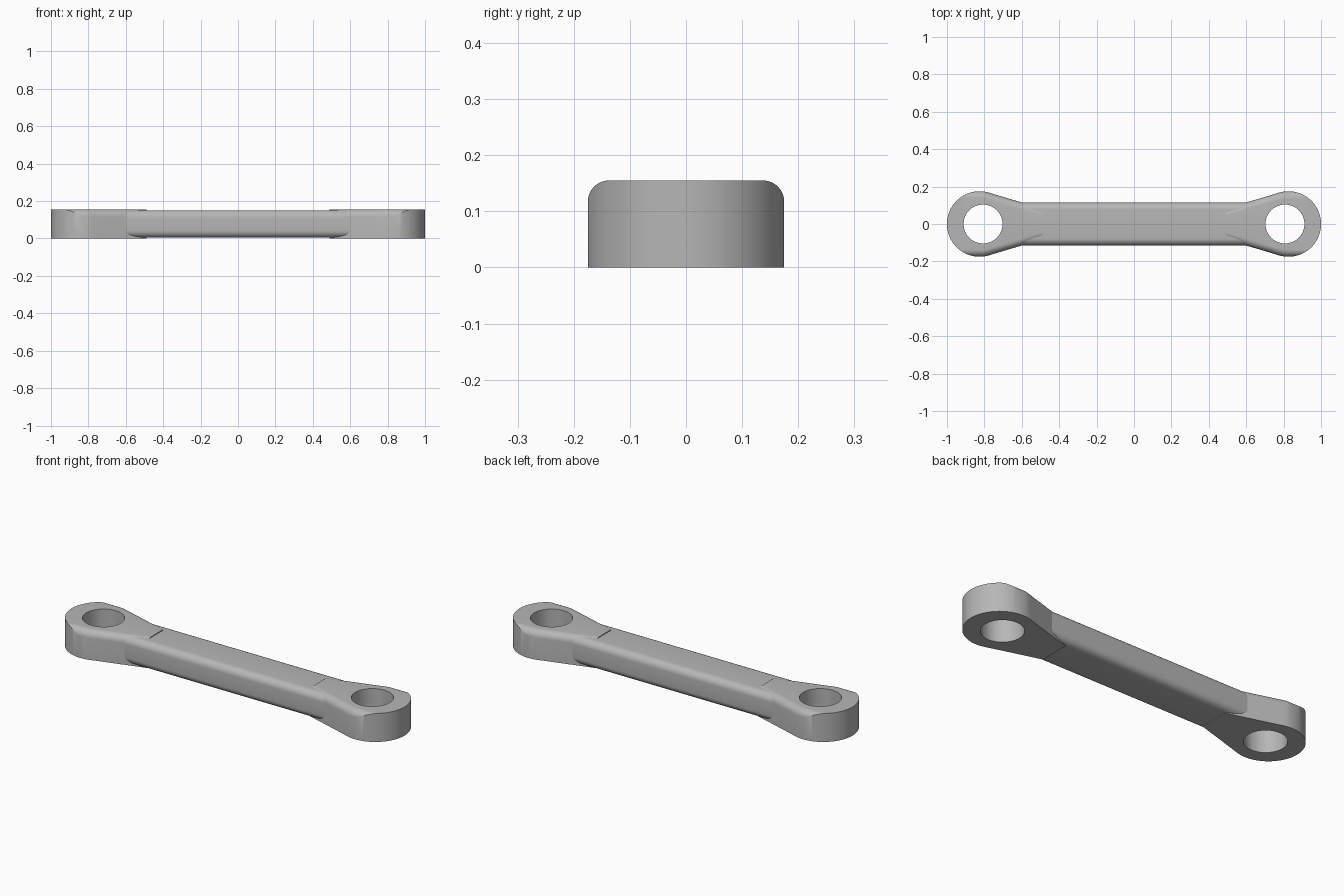
import bpy
import bmesh
import math

cube = bpy.data.objects.get("Cube")
if cube:
    bpy.data.objects.remove(cube, do_unlink=True)

HEIGHT = 0.155       # full thickness at the eyes
FILLET = 0.038       # edge rounding
BAR_HALF = 0.115     # half width of the bar
EYE_X, EYE_R = 0.825, 0.175
HOLE_X, HOLE_R = 0.807, 0.104
TAPER_X, TAPER = 0.6, 0.298
STEPS = 8

steel = bpy.data.materials.new("grey_metal")
steel.use_nodes = True
grey = (0.47, 0.47, 0.47, 1)
steel.diffuse_color = grey
steel.node_tree.nodes["Principled BSDF"].inputs["Base Color"].default_value = grey


def loft(name, sections):
    """Skin a row of equal closed sections and cap both ends."""
    bm = bmesh.new()
    rings = [[bm.verts.new(p) for p in s] for s in sections]
    n = len(rings[0])
    for a, b in zip(rings, rings[1:]):
        for i in range(n):
            j = (i + 1) % n
            bm.faces.new((a[i], a[j], b[j], b[i]))
    bm.faces.new(rings[0])
    bm.faces.new(rings[-1])
    bmesh.ops.recalc_face_normals(bm, faces=bm.faces)
    mesh = bpy.data.meshes.new(name)
    bm.to_mesh(mesh)
    bm.free()
    mesh.materials.append(steel)
    obj = bpy.data.objects.new(name, mesh)
    bpy.context.collection.objects.link(obj)
    return obj


def smooth(obj):
    bpy.ops.object.select_all(action="DESELECT")
    obj.select_set(True)
    bpy.context.view_layer.objects.active = obj
    bpy.ops.object.shade_smooth_by_angle(angle=math.radians(30))


# Bar: rounded rectangle section pulled along x
def bar_section(x):
    low, high = 0.004, 0.151
    pts = []
    for q, (sy, z) in enumerate(((1, high - FILLET), (-1, high - FILLET),
                                 (-1, low + FILLET), (1, low + FILLET))):
        for k in range(STEPS + 1):
            a = (q + k / STEPS) * math.pi / 2
            pts.append((x, sy * (BAR_HALF - FILLET) + FILLET * math.cos(a),
                        z + FILLET * math.sin(a)))
    return pts


smooth(loft("connecting_bar", [bar_section(-TAPER_X), bar_section(TAPER_X)]))


# Eye ends: the rounded top follows the taper, then runs straight past the eye
def eye_section(x, outline, side):
    shoulder = min(BAR_HALF + TAPER * (x - TAPER_X), EYE_R)
    flat = shoulder - FILLET
    start = min(flat, 0.9 * outline)
    half = []
    for k in range(STEPS + 1):
        y = start + (outline - start) * math.sin(k / STEPS * math.pi / 2)
        drop = min(max(y - flat, 0), FILLET)
        half.append((y, HEIGHT - FILLET + math.sqrt(FILLET ** 2 - drop ** 2)))
    half.append((outline, 0))
    return ([(side * x, y, z) for y, z in half]
            + [(side * x, -y, z) for y, z in reversed(half)])


def eye_end(name, side):
    tangent = math.pi / 2 + math.atan(TAPER)
    tangent_x = EYE_X + EYE_R * math.cos(tangent)
    inner_x = 0.49
    sections = []
    for k in range(STEPS):
        x = inner_x + (tangent_x - inner_x) * k / STEPS
        sections.append(eye_section(x, BAR_HALF + TAPER * (x - TAPER_X), side))
    arcs = 28
    for k in range(arcs + 1):
        a = max(tangent * (1 - k / arcs), 0.01)
        sections.append(eye_section(EYE_X + EYE_R * math.cos(a),
                                    EYE_R * math.sin(a), side))
    end = loft(name, sections)

    # Pin hole straight through the eye
    bpy.ops.mesh.primitive_cylinder_add(vertices=48, radius=HOLE_R, depth=1,
                                        location=(side * HOLE_X, 0, 0))
    cutter = bpy.context.object
    cutter.name = name + "_hole_cutter"
    cutter.data.materials.append(steel)
    cut = end.modifiers.new("pin_hole", "BOOLEAN")
    cut.operation = "DIFFERENCE"
    cut.solver = "EXACT"
    cut.object = cutter
    bpy.ops.object.select_all(action="DESELECT")
    end.select_set(True)
    bpy.context.view_layer.objects.active = end
    bpy.ops.object.modifier_apply(modifier=cut.name)
    bpy.data.objects.remove(cutter, do_unlink=True)
    smooth(end)


eye_end("left_eye_end", 1)
eye_end("right_eye_end", -1)
